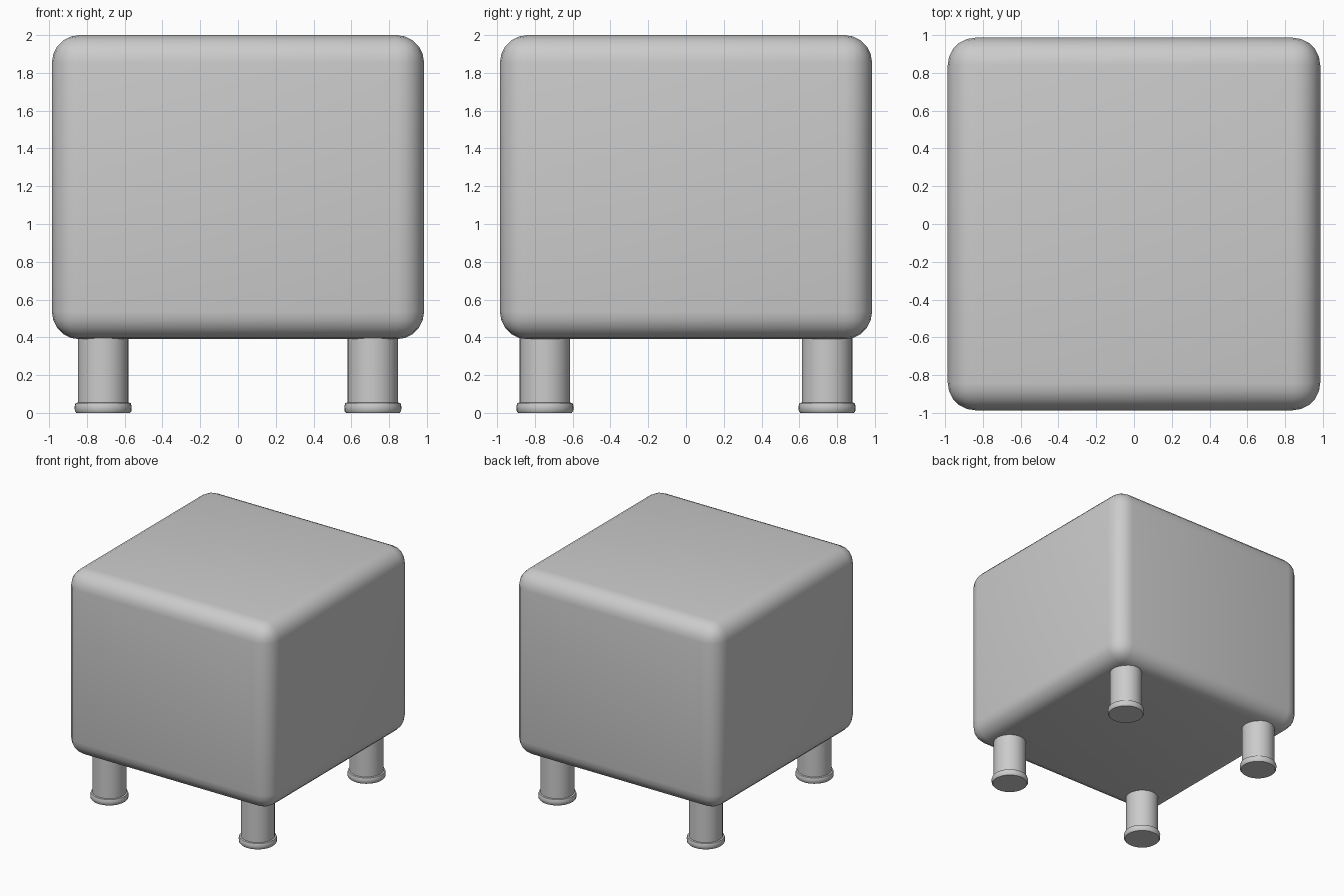
import bpy, bmesh, math

if "Cube" in bpy.data.objects:
    bpy.data.objects.remove(bpy.data.objects["Cube"])

grey = bpy.data.materials.new("light grey")
grey.diffuse_color = (0.6, 0.6, 0.6, 1)
grey.use_nodes = True
grey.node_tree.nodes["Principled BSDF"].inputs["Base Color"].default_value = grey.diffuse_color


def finish(bm, name, angle):
    mesh = bpy.data.meshes.new(name)
    bm.normal_update()
    bm.to_mesh(mesh)
    bm.free()
    mesh.materials.append(grey)
    obj = bpy.data.objects.new(name, mesh)
    bpy.context.collection.objects.link(obj)
    bpy.ops.object.select_all(action='DESELECT')
    obj.select_set(True)
    bpy.context.view_layer.objects.active = obj
    bpy.ops.object.shade_smooth_by_angle(angle=math.radians(angle))
    return obj


# Padded cube seat with rounded edges
bm = bmesh.new()
bmesh.ops.create_cube(bm, size=1)
for v in bm.verts:
    v.co = (v.co.x * 1.97, v.co.y * 1.97, v.co.z * 1.61 + 1.195)
bmesh.ops.bevel(bm, geom=bm.edges[:], offset=0.145, segments=5,
                profile=0.5, affect='EDGES')
finish(bm, "seat", 60)

# Round legs with a flared foot ring, as (radius, height)
PROFILE = [(0, 0), (0.142, 0), (0.15, 0.01), (0.151, 0.035), (0.146, 0.052),
           (0.134, 0.055), (0.134, 0.42), (0, 0.42)]


def leg(name, x, y):
    bm = bmesh.new()
    pts = [bm.verts.new((r, 0, z)) for r, z in PROFILE]
    edges = [bm.edges.new(p) for p in zip(pts, pts[1:])]
    bmesh.ops.spin(bm, geom=pts + edges, axis=(0, 0, 1), cent=(0, 0, 0),
                   angle=math.tau, steps=32)
    bmesh.ops.remove_doubles(bm, verts=bm.verts[:], dist=1e-4)
    bmesh.ops.recalc_face_normals(bm, faces=bm.faces[:])
    bmesh.ops.translate(bm, verts=bm.verts[:], vec=(x, y, 0))
    finish(bm, name, 40)


for y, end in ((-0.747, "front"), (0.747, "back")):
    for x, side in ((-0.714, "left"), (0.714, "right")):
        leg(f"{end}_{side}_leg", x, y)
